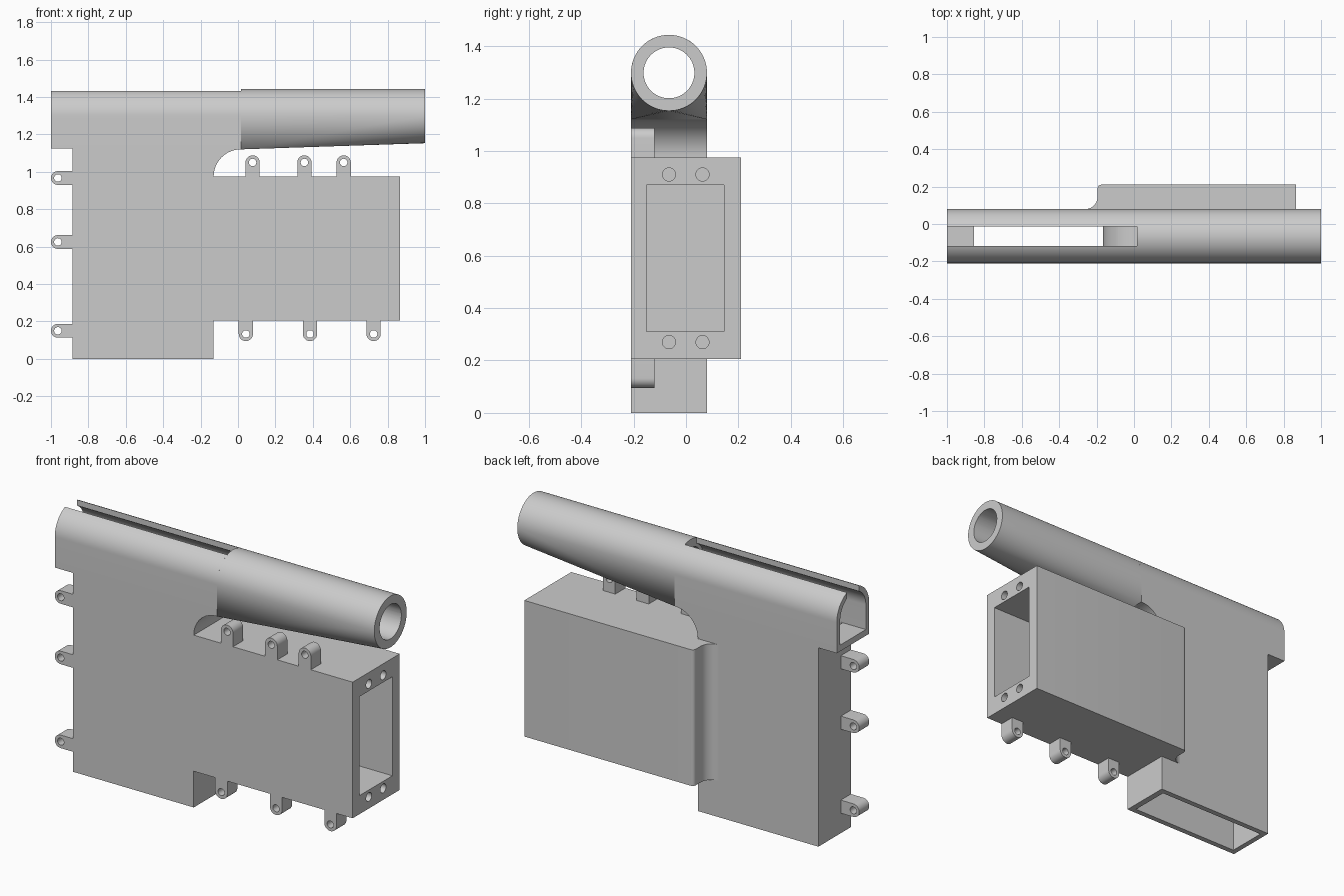
import bpy, bmesh
from math import sin, cos, pi, acos, radians
from mathutils import Vector

cube = bpy.data.objects.get("Cube")
if cube:
    bpy.data.objects.remove(cube, do_unlink=True)

grey = bpy.data.materials.new("plain grey")
grey.use_nodes = True
grey.diffuse_color = (0.6, 0.6, 0.6, 1)
grey.node_tree.nodes["Principled BSDF"].inputs["Base Color"].default_value = (0.6, 0.6, 0.6, 1)

FRONT, BACK = -0.21, 0.08          # main body thickness
MID, AXIS, R = -0.065, 1.298, 0.145  # barrel centre line and radius
JOIN, FLOOR = 0.015, 1.125         # where barrel and receiver meet
BOX_LOW, BOX_HIGH, BOX_END = 0.205, 0.975, 0.865


def arc(cx, cy, r, start, end, n=16):
    """Points on an arc, angles in radians."""
    steps = [start + (end - start) * i / n for i in range(n + 1)]
    return [(cx + r * cos(a), cy + r * sin(a)) for a in steps]


def place(axis, u, v, t):
    return {"x": (t, u, v), "y": (u, t, v), "z": (u, v, t)}[axis]


def finish(name, bm):
    bmesh.ops.recalc_face_normals(bm, faces=bm.faces)
    mesh = bpy.data.meshes.new(name)
    bm.to_mesh(mesh)
    bm.free()
    mesh.materials.append(grey)
    obj = bpy.data.objects.new(name, mesh)
    bpy.context.collection.objects.link(obj)
    return obj


def prism(name, points, axis, low, high):
    """Extrude a closed outline along one axis."""
    bm = bmesh.new()
    face = bm.faces.new([bm.verts.new(place(axis, u, v, low)) for u, v in points])
    new = bmesh.ops.extrude_face_region(bm, geom=[face])["geom"]
    shift = Vector(place(axis, 0, 0, high - low))
    bmesh.ops.translate(bm, vec=shift, verts=[g for g in new if isinstance(g, bmesh.types.BMVert)])
    return finish(name, bm)


def rod(axis, u, v, r, low, high, n=32):
    return prism("cutter", arc(u, v, r, 0, 2 * pi, n)[:-1], axis, low, high)


def rect(u1, v1, u2, v2):
    return [(u1, v1), (u2, v1), (u2, v2), (u1, v2)]


def activate(obj):
    bpy.ops.object.select_all(action="DESELECT")
    obj.select_set(True)
    bpy.context.view_layer.objects.active = obj


def cut(obj, cutter):
    cutter.hide_render = True
    mod = obj.modifiers.new("cut", "BOOLEAN")
    mod.operation = "DIFFERENCE"
    mod.solver = "EXACT"
    mod.object = cutter
    activate(obj)
    bpy.ops.object.modifier_apply(modifier=mod.name)
    bpy.data.objects.remove(cutter, do_unlink=True)


parts = []


def well():
    """Open shaft running up through the body into the receiver."""
    curve = arc(JOIN, BOX_HIGH, 0.18, pi, pi / 2)
    outline = [(-0.855, 1.2), (-0.855, -0.05), (-0.165, -0.05)] + curve + [(0.03, 1.155), (0.03, 1.2)]
    return prism("cutter", outline, "y", FRONT + 0.031, BACK - 0.031)


# Lower body with the curved neck under the barrel
outline = [(-0.885, FLOOR), (-0.885, 0), (-0.13, 0)]
outline += arc(JOIN, BOX_HIGH, 0.145, pi, pi / 2)
outline[-1] = (JOIN, 1.12)
body = prism("main_body", outline + [(JOIN, FLOOR)], "y", FRONT, BACK)
cut(body, well())
parts.append(body)

# Receiver: arched channel with an open slot along the top
half_slot, r_in = 0.0525, 0.115
a, b = acos(half_slot / R), acos(half_slot / r_in)
section = arc(MID, AXIS, R, a, 0) + [(BACK, FLOOR), (FRONT, FLOOR)]
section += arc(MID, AXIS, R, pi, pi - a)
section += arc(MID, AXIS, r_in, pi - b, pi)
section += [(MID - r_in, 1.16), (MID + r_in, 1.16)] + arc(MID, AXIS, r_in, 0, b)
receiver = prism("receiver", section, "x", -1, JOIN)
cut(receiver, well())
parts.append(receiver)

# Barrel: arch section blending into a round muzzle
bm = bmesh.new()
root = arc(MID, AXIS, R, 0, pi, 32) + [(FRONT, 1.12), (BACK, 1.12)]
muzzle = arc(MID, AXIS, R, 0, 2 * pi, 64)[:-1]
for x, ring in ((JOIN, root), (1, muzzle)):
    for y, z in ring:
        bm.verts.new((x, y, z))
hull = bmesh.ops.convex_hull(bm, input=bm.verts)
spare = {g for g in hull["geom_interior"] + hull["geom_unused"] if isinstance(g, bmesh.types.BMVert)}
bmesh.ops.delete(bm, geom=list(spare), context="VERTS")
barrel = finish("barrel", bm)
cut(barrel, rod("x", MID, AXIS, 0.097, -0.1, 1.1, 64))
parts.append(barrel)

# Side box with filleted rear edge, deep opening and four screw holes
plan = [(-0.13, FRONT), (BOX_END, FRONT), (BOX_END, 0.21)]
plan += arc(-0.175, 0.19, 0.02, pi / 2, pi, 6)
plan += arc(-0.26, 0.145, 0.065, 0, -pi / 2, 10)
plan += [(-0.13, BACK)]
box = prism("side_box", plan, "z", BOX_LOW, BOX_HIGH)
cut(box, prism("cutter", rect(-0.15, 0.31, 0.145, 0.87), "x", -0.1, 1))
for y in (MID, 0.063):
    for z in (0.27, 0.91):
        cut(box, rod("x", y, z, 0.025, BOX_END - 0.1, 1))
parts.append(box)


def lug(name, x, z, r, angle, base):
    """Rounded tab with a pin hole, pointing along the angle."""
    d = Vector((cos(angle), sin(angle)))
    side = Vector((-d.y, d.x)) * r
    root = Vector((x, z)) - d * base
    outline = arc(x, z, r, angle - pi / 2, angle + pi / 2)
    outline += [tuple(root + side), tuple(root - side)]
    tab = prism(name, outline, "y", FRONT, -0.12)
    cut(tab, rod("y", x, z, 0.02, -0.3, 0, 24))
    parts.append(tab)


# Assembly lugs on the rear edge, box top and box underside
for i, z in enumerate((0.15, 0.625, 0.967)):
    lug(f"rear_lug_{i}", -0.963, z, 0.037, pi, 0.078)
for i, x in enumerate((0.078, 0.355, 0.565)):
    lug(f"top_lug_{i}", x, 1.05, 0.038, pi / 2, 1.05 - BOX_HIGH)
for i, x in enumerate((0.042, 0.385, 0.725)):
    lug(f"bottom_lug_{i}", x, 0.133, 0.038, -pi / 2, BOX_LOW - 0.133)

for part in parts:
    activate(part)
    bpy.ops.object.shade_smooth_by_angle(angle=radians(30))
